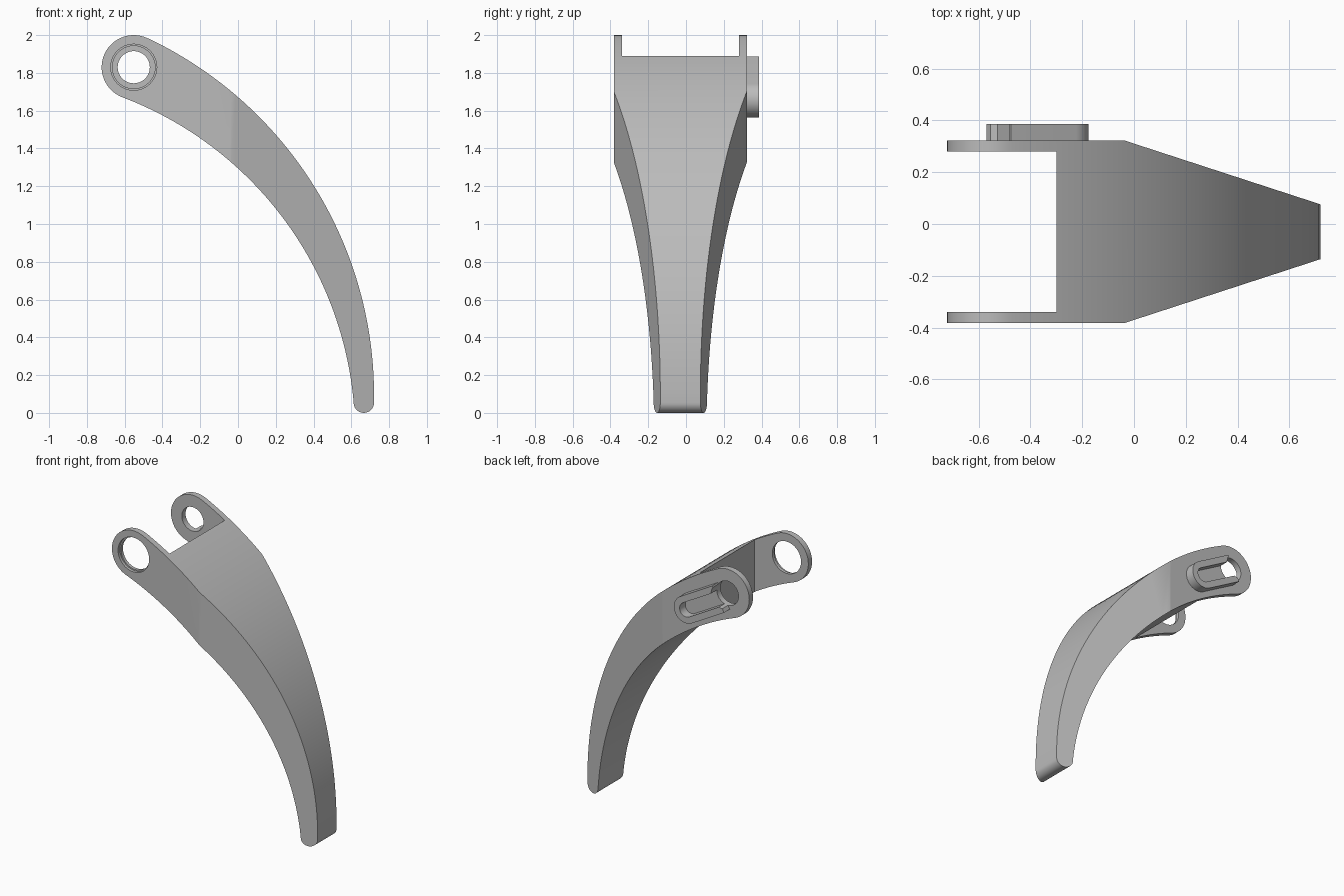
import bpy, bmesh, math
from mathutils import Vector

cube = bpy.data.objects.get("Cube")
if cube:
    bpy.data.objects.remove(cube, do_unlink=True)

grey = bpy.data.materials.new("plain grey")
grey.use_nodes = True
grey.diffuse_color = (0.5, 0.5, 0.5, 1)
grey.node_tree.nodes["Principled BSDF"].inputs["Base Color"].default_value = (0.5, 0.5, 0.5, 1)


def arc(center, radius, start, end, steps):
    """Points on an arc, angles in radians."""
    return [(center[0] + radius * math.cos(start + (end - start) * i / steps),
             center[1] + radius * math.sin(start + (end - start) * i / steps))
            for i in range(steps + 1)]


def arc_through(a, b, c, steps):
    """Arc from a to c that passes through b."""
    d = 2 * (a[0] * (b[1] - c[1]) + b[0] * (c[1] - a[1]) + c[0] * (a[1] - b[1]))
    sq = [p[0] ** 2 + p[1] ** 2 for p in (a, b, c)]
    cx = (sq[0] * (b[1] - c[1]) + sq[1] * (c[1] - a[1]) + sq[2] * (a[1] - b[1])) / d
    cy = (sq[0] * (c[0] - b[0]) + sq[1] * (a[0] - c[0]) + sq[2] * (b[0] - a[0])) / d
    angles = [math.atan2(p[1] - cy, p[0] - cx) for p in (a, c)]
    return arc((cx, cy), math.hypot(a[0] - cx, a[1] - cy), *angles, steps)


def prism(name, points, low, high, axis="y"):
    """Extrude an outline along y (x-z outline) or z (x-y outline)."""
    bm = bmesh.new()
    along = Vector((0, high - low, 0)) if axis == "y" else Vector((0, 0, high - low))
    place = (lambda p: (p[0], low, p[1])) if axis == "y" else (lambda p: (p[0], p[1], low))
    face = bm.faces.new([bm.verts.new(place(p)) for p in points])
    new = bmesh.ops.extrude_face_region(bm, geom=[face])["geom"]
    bmesh.ops.translate(bm, vec=along, verts=[v for v in new if isinstance(v, bmesh.types.BMVert)])
    bmesh.ops.recalc_face_normals(bm, faces=bm.faces)
    mesh = bpy.data.meshes.new(name)
    bm.to_mesh(mesh)
    bm.free()
    mesh.materials.append(grey)
    obj = bpy.data.objects.new(name, mesh)
    bpy.context.collection.objects.link(obj)
    return obj


def boolean(obj, cutter, operation="DIFFERENCE"):
    """Apply a boolean and remove the cutter."""
    mod = obj.modifiers.new("cut", "BOOLEAN")
    mod.operation, mod.solver, mod.object = operation, "EXACT", cutter
    bpy.context.view_layer.objects.active = obj
    bpy.ops.object.modifier_apply(modifier=mod.name)
    bpy.data.objects.remove(cutter, do_unlink=True)


def round_cutter(center, radius, low, high):
    return prism("hole_cutter", arc(center, radius, 0, math.tau, 64)[:-1], low, high)


EYE = (-0.552, 1.83)
MID, HALF = -0.03, 0.352
BACK, FRONT = MID + HALF, MID - HALF

# Curved arm side outline: outer arc, round tip, inner arc, round lug
outline = arc_through((-0.47, 1.98), (0.4, 1.205), (0.72, 0.055), 48)
outline += arc((0.666, 0.054), 0.054, 0, -math.pi, 16)[1:]
outline += arc_through((0.612, 0.06), (-0.04, 1.33), (-0.615, 1.672), 48)
outline += arc(EYE, 0.17, math.radians(-111), math.radians(-299), 32)[1:-1]
arm = prism("curved_arm", outline, FRONT - 0.1, BACK + 0.1)

# Plan outline: tapered tongue with a fork slot at the lug end
plan = []
for side in (1, -1):
    half = [(-0.3, 0.31), (-1, 0.31), (-1, HALF), (-0.035, HALF), (0.72, 0.106), (0.8, 0.08)]
    points = [(x, MID + side * y) for x, y in half]
    plan += points if side == 1 else points[::-1]
boolean(arm, prism("plan_cutter", plan, -1, 3, "z"), "INTERSECT")

# Stepped front eye and smaller back eye
boolean(arm, round_cutter(EYE, 0.122, FRONT - 0.1, FRONT + 0.02))
boolean(arm, round_cutter(EYE, 0.113, FRONT - 0.1, 0))
boolean(arm, round_cutter(EYE, 0.085, 0, BACK + 0.1))

# Slotted boss on the back lug, open towards the eye
tilt = math.radians(-29.5)
direction = Vector((math.cos(tilt), math.sin(tilt)))
end = Vector((-0.27, 1.66))


def tongue(name, radius, length, low, high):
    points = arc(end, radius, tilt - math.pi / 2, tilt + math.pi / 2, 24)
    points += [Vector(p) - direction * length for p in (points[-1], points[0])]
    return prism(name, points, low, high)


boss = tongue("slotted_boss", 0.095, 0.29, BACK - 0.002, 0.386)
boolean(boss, tongue("slot_cutter", 0.05, 0.5, BACK - 0.1, 0.5))
boolean(boss, round_cutter(EYE, 0.085, BACK - 0.1, 0.5))

# Smooth curves with crisp edges
for obj in (arm, boss):
    bpy.ops.object.select_all(action="DESELECT")
    obj.select_set(True)
    bpy.context.view_layer.objects.active = obj
    bpy.ops.object.shade_smooth_by_angle(angle=math.radians(25))
